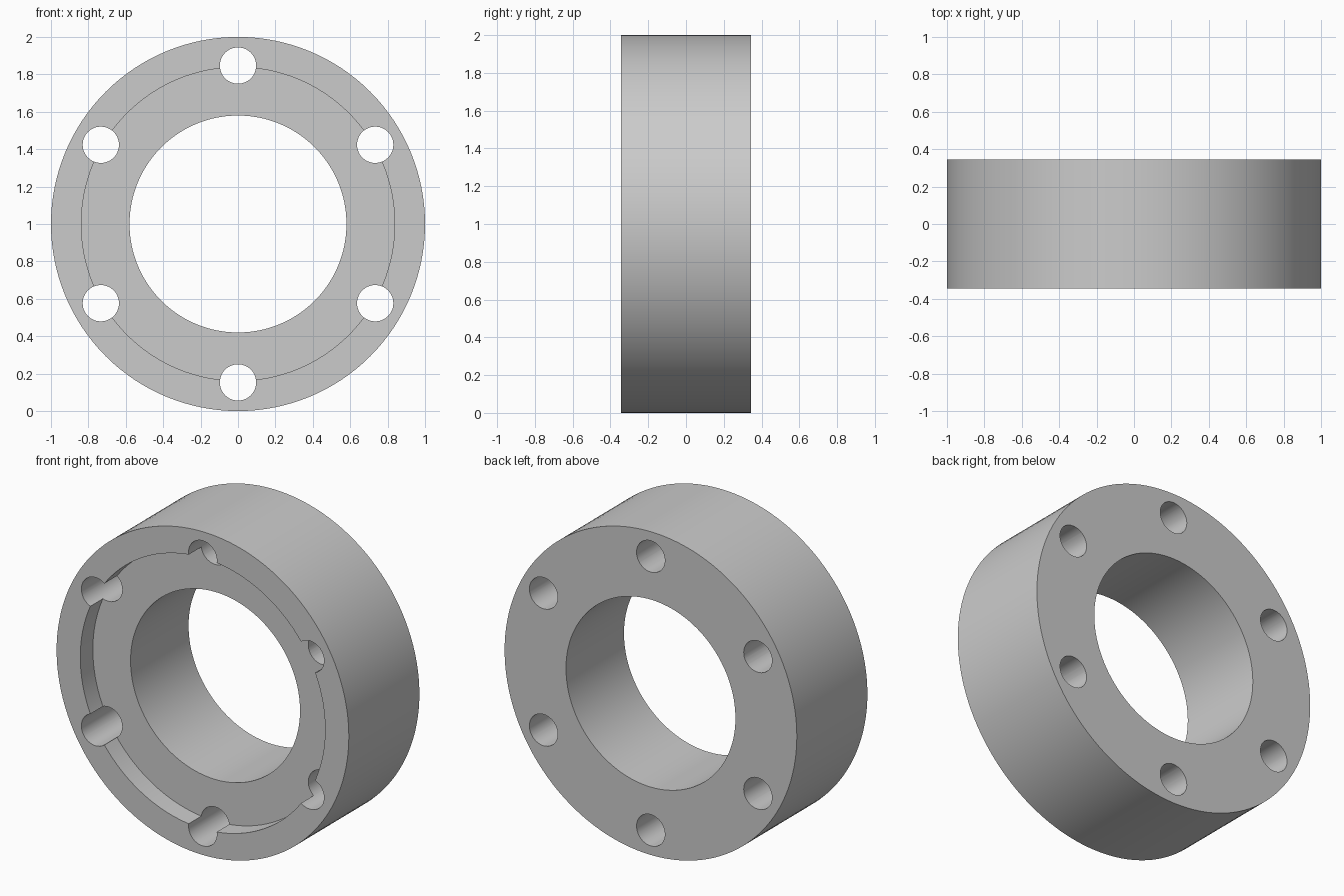
import bpy, bmesh
from math import cos, sin, pi, radians
from mathutils import Matrix

OUTER, BORE, RECESS = 1.0, 0.58, 0.838
HALF, RECESS_DEPTH = 0.345, 0.123
HOLE_CIRCLE, HOLE, HOLES = 0.847, 0.097, 6
TO_FRONT = Matrix.Rotation(radians(90), 4, 'X')   # cylinder axis along y

cube = bpy.data.objects.get("Cube")
if cube:
    bpy.data.objects.remove(cube, do_unlink=True)


def add_object(name, bm):
    bmesh.ops.recalc_face_normals(bm, faces=bm.faces)
    mesh = bpy.data.meshes.new(name)
    bm.to_mesh(mesh)
    bm.free()
    obj = bpy.data.objects.new(name, mesh)
    bpy.context.collection.objects.link(obj)
    return obj


# Plain grey metal
grey = bpy.data.materials.new("grey metal")
grey.use_nodes = True
colour = (0.6, 0.6, 0.6, 1)
grey.diffuse_color = colour
grey.node_tree.nodes["Principled BSDF"].inputs["Base Color"].default_value = colour

# Ring body: closed profile (radius, y) with a stepped front, turned about y
floor = -HALF + RECESS_DEPTH
profile = [(OUTER, -HALF), (OUTER, HALF), (BORE, HALF),
           (BORE, floor), (RECESS, floor), (RECESS, -HALF)]
bm = bmesh.new()
steps = 128
rings = [[bm.verts.new((r * cos(2 * pi * i / steps), y, 1 + r * sin(2 * pi * i / steps)))
          for r, y in profile] for i in range(steps)]
for i, ring in enumerate(rings):
    nxt = rings[(i + 1) % steps]
    for j in range(len(profile)):
        k = (j + 1) % len(profile)
        bm.faces.new((ring[j], ring[k], nxt[k], nxt[j]))
body = add_object("flanged_ring", bm)
body.data.materials.append(grey)

# Bolt hole cutters, evenly spaced around the ring
bm = bmesh.new()
for i in range(HOLES):
    a = radians(90) + 2 * pi * i / HOLES
    place = Matrix.Translation((HOLE_CIRCLE * cos(a), 0, 1 + HOLE_CIRCLE * sin(a)))
    bmesh.ops.create_cone(bm, cap_ends=True, segments=48, radius1=HOLE, radius2=HOLE,
                          depth=HALF * 3, matrix=place @ TO_FRONT)
cutter = add_object("bolt_hole_cutter", bm)
cutter.data.materials.append(grey)

# Drill the holes, then drop the cutter
drill = body.modifiers.new("bolt_holes", 'BOOLEAN')
drill.operation = 'DIFFERENCE'
drill.solver = 'EXACT'
drill.object = cutter
bpy.ops.object.select_all(action='DESELECT')
bpy.context.view_layer.objects.active = body
body.select_set(True)
bpy.ops.object.modifier_apply(modifier=drill.name)
bpy.data.objects.remove(cutter, do_unlink=True)
bpy.ops.object.shade_smooth_by_angle(angle=radians(30))
